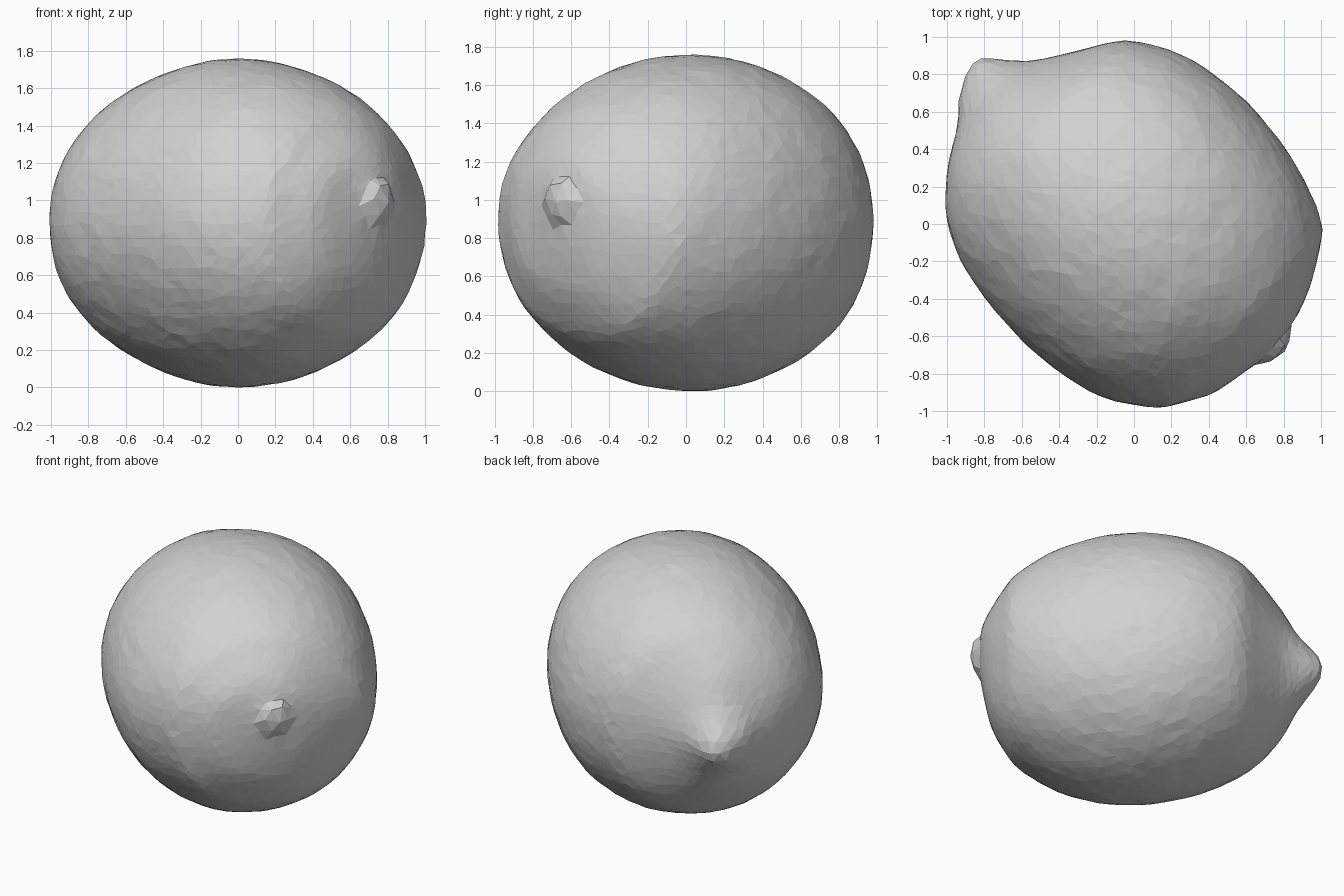
import bpy, bmesh, math, random
from mathutils import Vector, noise

random.seed(4)
old = bpy.data.objects.get("Cube")
if old:
    bpy.data.objects.remove(old, do_unlink=True)

# Plain grey peel
peel = bpy.data.materials.new("grey_peel")
peel.use_nodes = True
grey = (0.64, 0.64, 0.64, 1)
peel.diffuse_color = grey
bsdf = next(n for n in peel.node_tree.nodes if n.type == 'BSDF_PRINCIPLED')
bsdf.inputs["Base Color"].default_value = grey
bsdf.inputs["Roughness"].default_value = 0.7

# Sections from the pointed tip to the stem nub:
# (distance along axis, far edge, near edge, half height, middle height)
SECTIONS = [
    (-1.215, .06, .06, 0, .84), (-1.195, .125, -.01, .07, .84),
    (-1.14, .17, -.12, .14, .845), (-1.05, .235, -.23, .25, .85),
    (-.96, .325, -.40, .40, .865), (-.84, .50, -.56, .55, .87),
    (-.71, .69, -.67, .67, .873), (-.56, .795, -.75, .75, .873),
    (-.36, .87, -.805, .825, .873), (-.1, .905, -.845, .875, .873),
    (.2, .885, -.845, .86, .873), (.5, .81, -.785, .775, .873),
    (.76, .675, -.635, .615, .875), (.85, .545, -.51, .51, .88),
    (.93, .39, -.37, .38, .90), (.98, .25, -.16, .23, .95),
    (1.0, .15, -.09, .13, .985), (1.035, .12, -.05, .10, 1.0),
    (1.06, .07, .0, .05, 1.0), (1.06, .035, .035, 0, 1.0)]
AXIS = Vector((.74, -.67, 0))
SIDE = Vector((.67, .74, 0))

lengths = [0]
for a, b in zip(SECTIONS, SECTIONS[1:]):
    step = math.hypot(b[0] - a[0], (b[1] - b[2] - a[1] + a[2]) / 2)
    lengths.append(lengths[-1] + step)


def section_at(t):
    """Section at the fraction t of the skin's length, on a smooth curve."""
    s = min(max(t, 0), 1) * lengths[-1]
    last = len(SECTIONS) - 1
    i = 0
    while i < last - 1 and lengths[i + 1] < s:
        i += 1
    h = lengths[i + 1] - lengths[i]
    f = (s - lengths[i]) / h

    def slope(k, c):
        lo, hi = max(k - 1, 0), min(k + 1, last)
        return (SECTIONS[hi][c] - SECTIONS[lo][c]) / (lengths[hi] - lengths[lo])

    blend = f * f * (3 - 2 * f)
    return [SECTIONS[i][c] * (1 - blend) + SECTIONS[i + 1][c] * blend
            + h * f * (1 - f) * ((1 - f) * slope(i, c) - f * slope(i + 1, c))
            for c in range(5)]


def ramp(x, lo, hi):
    f = min(max((x - lo) / (hi - lo), 0), 1)
    return f * f * (3 - 2 * f)


# Fruit body: an icosphere pulled onto the sections, with an uneven faceted skin
bm = bmesh.new()
bmesh.ops.create_icosphere(bm, subdivisions=5, radius=1)
for v in bm.verts:
    d = v.co + Vector([random.uniform(-.018, .018) for _ in range(3)])
    d.normalize()
    along, far, near, tall, middle = section_at(math.acos(max(-1, min(1, -d.x))) / math.pi)
    angle = math.atan2(d.z, d.y)
    # fuller on the far side, flatter on the near side
    swell = 1 + .012 * math.sin(2 * angle) ** 2 * math.copysign(1, d.y)
    # dimpled skin, with furrows running into both ends
    swell += .005 * noise.noise(d * 5) + .006 * noise.noise(d * 13)
    ends = ramp(along, .5, .85) * (1 - ramp(along, .95, .98)) + ramp(-along, .7, .95)
    swell += .015 * ends * math.sin(5 * angle + 1)
    centre = (far + near) / 2
    width = (far - near) / 2
    v.co = AXIS * along + SIDE * (centre + width * swell * math.cos(angle))
    v.co.z = middle + tall * swell * math.sin(angle)

# Centre the fruit and rest it on the ground
low = Vector([min(v.co[k] for v in bm.verts) for k in range(3)])
high = Vector([max(v.co[k] for v in bm.verts) for k in range(3)])
shift = Vector(((low.x + high.x) / 2, (low.y + high.y) / 2, low.z))
bmesh.ops.translate(bm, verts=bm.verts, vec=-shift)
bmesh.ops.recalc_face_normals(bm, faces=bm.faces)

mesh = bpy.data.meshes.new("lemon")
bm.to_mesh(mesh)
bm.free()
mesh.materials.append(peel)
lemon = bpy.data.objects.new("lemon", mesh)
bpy.context.collection.objects.link(lemon)
